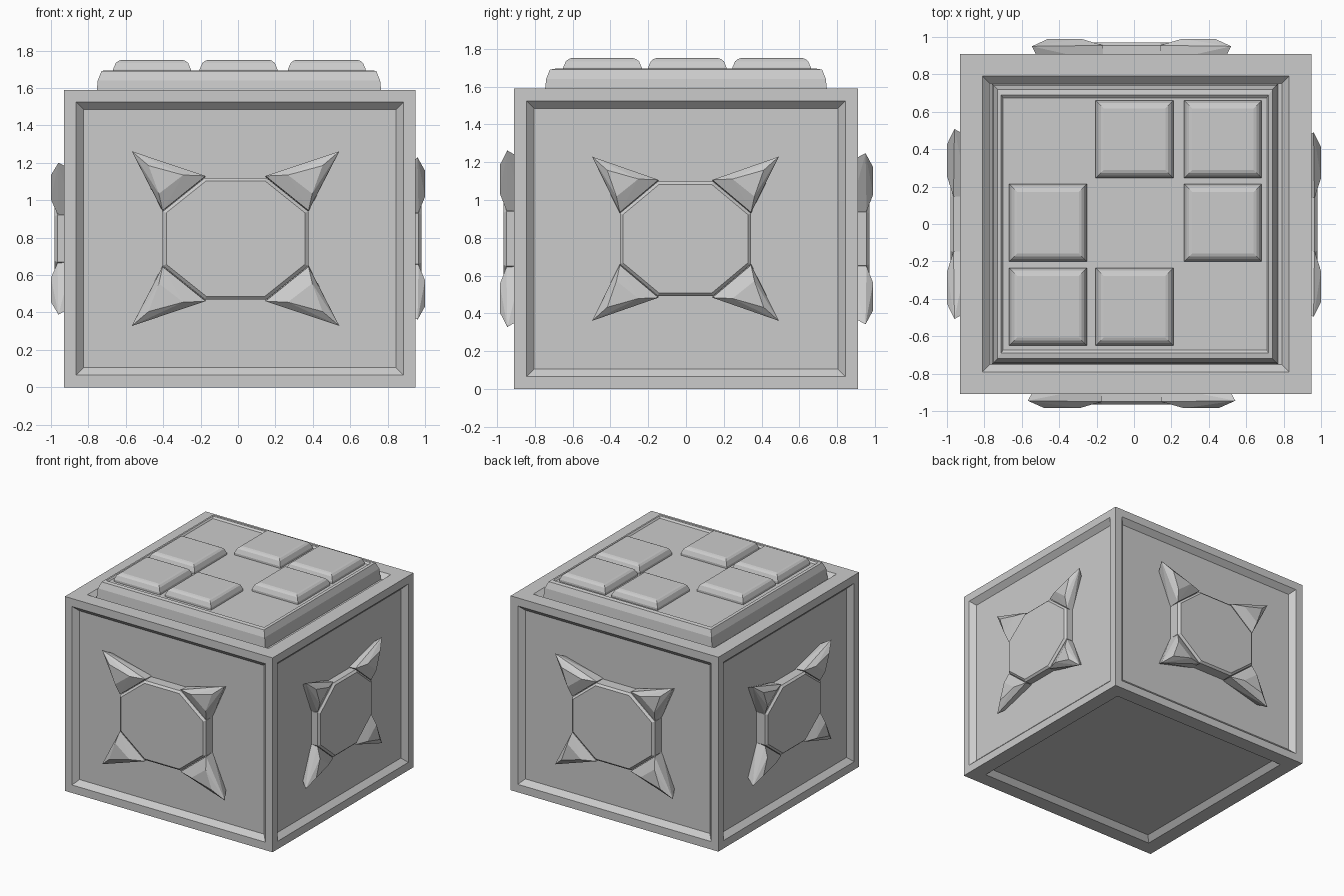
import bpy, bmesh

if "Cube" in bpy.data.objects:
    bpy.data.objects.remove(bpy.data.objects["Cube"])


def finish(name, bm):
    bmesh.ops.recalc_face_normals(bm, faces=bm.faces)
    mesh = bpy.data.meshes.new(name)
    bm.to_mesh(mesh)
    bm.free()
    ob = bpy.data.objects.new(name, mesh)
    bpy.context.collection.objects.link(ob)
    return ob


def hull(name, points):
    bm = bmesh.new()
    for p in points:
        bm.verts.new(p)
    res = bmesh.ops.convex_hull(bm, input=bm.verts)
    loose = [v for v in bm.verts if not v.link_faces]
    bmesh.ops.delete(bm, geom=loose, context='VERTS')
    bmesh.ops.dissolve_limit(bm, angle_limit=0.01, verts=bm.verts, edges=bm.edges)
    return finish(name, bm)


def stack(name, cx, cy, rings):
    # rectangular rings (half x, half y, z) joined into a capped block
    bm = bmesh.new()
    loops = [[bm.verts.new((cx + sx * hx, cy + sy * hy, z))
              for sx, sy in ((-1, -1), (1, -1), (1, 1), (-1, 1))]
             for hx, hy, z in rings]
    for a, b in zip(loops, loops[1:]):
        for i in range(4):
            j = (i + 1) % 4
            bm.faces.new((a[i], a[j], b[j], b[i]))
    bm.faces.new(loops[0][::-1])
    bm.faces.new(loops[-1])
    return finish(name, bm)


# crate body with a bevelled recessed panel on all six faces
bm = bmesh.new()
bmesh.ops.create_cube(bm, size=1)
for v in bm.verts:
    v.co = (v.co.x * 1.88 + 0.01, v.co.y * 1.82, (v.co.z + 0.5) * 1.59)
bm.normal_update()
for f in list(bm.faces):
    rim = 0.12 if abs(f.normal.z) > 0.5 else 0.065
    bmesh.ops.inset_individual(bm, faces=[f], thickness=rim, use_even_offset=True)
    bmesh.ops.inset_individual(bm, faces=[f], thickness=0.04, depth=-0.04,
                               use_even_offset=True)
finish("crate_body", bm)

# lid plate with a chamfered edge and a slightly sunken middle
stack("lid_plate", 0.005, 0.0, [
    (0.765, 0.75, 1.54), (0.755, 0.74, 1.64), (0.735, 0.72, 1.69),
    (0.715, 0.69, 1.695), (0.705, 0.675, 1.683)])

# raised square tiles on the lid
for k, (x, y) in enumerate([(0.003, 0.453), (0.475, 0.453), (-0.46, 0.007),
                            (0.475, 0.007), (-0.46, -0.442), (0.003, -0.442)]):
    stack(f"lid_tile_{k + 1}", x, y, [
        (0.208, 0.208, 1.67), (0.208, 0.208, 1.70), (0.194, 0.194, 1.733),
        (0.18, 0.18, 1.745), (0.165, 0.165, 1.75)])


# side emblem: octagonal boss with four corner spikes
def emblem(side, place, cu, wall, out, su, sv):
    cv = 0.795
    floor = wall - 0.045

    def P(u, v, d):
        return place(cu + u * su, cv + v * sv, d)

    def ring(s, d):
        pts = []
        for a in (-1, 1):
            for b in (-1, 1):
                pts += [P(a * 0.165 * s, b * 0.325 * s, d),
                        P(a * 0.39 * s, b * 0.145 * s, d)]
        return pts

    hull(side + "_boss", ring(1, floor) + ring(1, out - 0.035) + ring(0.95, out - 0.02))
    n = 0
    for a in (-1, 1):
        for b in (-1, 1):
            n += 1
            shape = [(0.51, 0.42, floor), (0.16, 0.33, floor), (0.39, 0.145, floor),
                     (0.16, 0.335, out - 0.035), (0.39, 0.15, out - 0.035),
                     (0.555, 0.467, out - 0.04),
                     (0.465, 0.39, out), (0.28, 0.34, out), (0.41, 0.24, out)]
            hull(f"{side}_spike_{n}", [P(a * u, b * v, d) for u, v, d in shape])


emblem("front", lambda u, v, d: (u, -d, v), -0.013, 0.91, 0.985, 1.0, 1.0)
emblem("back", lambda u, v, d: (u, d, v), -0.013, 0.91, 0.99, 0.96, 0.97)
emblem("right", lambda u, v, d: (d, u, v), -0.003, 0.95, 1.0, 0.89, 0.93)
emblem("left", lambda u, v, d: (-d, u, v), 0.0, 0.93, 1.0, 0.915, 0.87)
